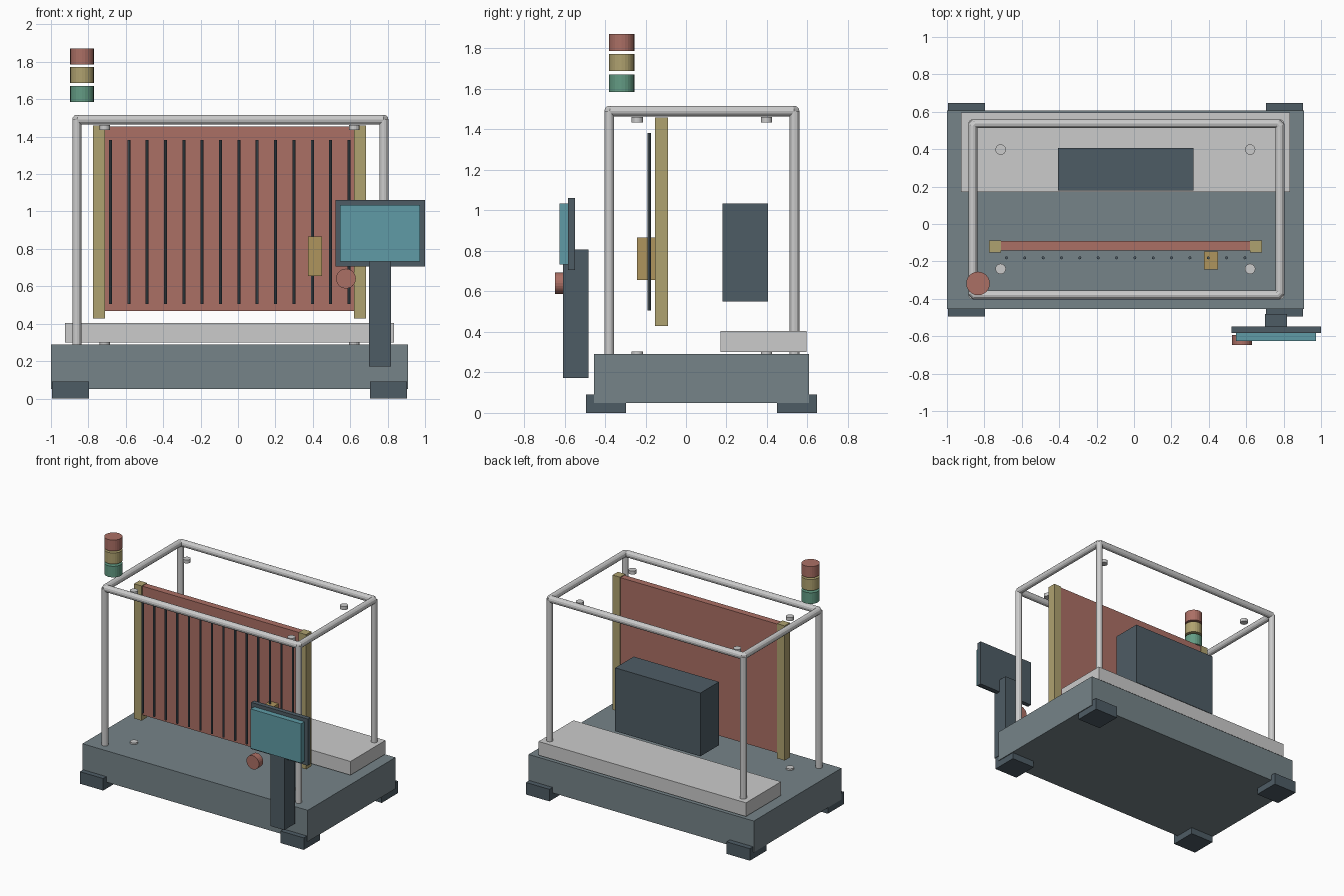
import bpy, bmesh
from math import pi
from mathutils import Matrix

if "Cube" in bpy.data.objects:
    bpy.data.objects.remove(bpy.data.objects["Cube"])


def material(name, rgb):
    m = bpy.data.materials.new(name)
    m.diffuse_color = (*rgb, 1)
    m.use_nodes = True
    m.node_tree.nodes["Principled BSDF"].inputs["Base Color"].default_value = m.diffuse_color
    return m


SLATE = material("slate", (0.18, 0.23, 0.25))
DARK = material("dark_steel", (0.076, 0.107, 0.13))
RED = material("red", (0.41, 0.16, 0.13))
YELLOW = material("yellow", (0.43, 0.36, 0.16))
ORANGE = material("orange", (0.43, 0.30, 0.11))
GREEN = material("green", (0.125, 0.33, 0.23))
TEAL = material("teal", (0.115, 0.33, 0.38))


def add(name, bm, mat):
    me = bpy.data.meshes.new(name)
    bm.to_mesh(me)
    bm.free()
    ob = bpy.data.objects.new(name, me)
    bpy.context.collection.objects.link(ob)
    if mat:
        me.materials.append(mat)
    return ob


def box(name, x, y, z, mat=None):
    """Box from (min, max) ranges on each axis."""
    bm = bmesh.new()
    mid = [(a + b) / 2 for a, b in (x, y, z)]
    size = [b - a for a, b in (x, y, z)]
    bmesh.ops.create_cube(bm, size=1, matrix=Matrix.Translation(mid) @ Matrix.Diagonal((*size, 1)))
    return add(name, bm, mat)


def cylinder(name, center, r, length, sides, mat=None, axis="Z"):
    bm = bmesh.new()
    rot = Matrix.Rotation(pi / 2, 4, "X") if axis == "Y" else Matrix()
    bmesh.ops.create_cone(bm, cap_ends=True, segments=sides, radius1=r, radius2=r,
                          depth=length, matrix=Matrix.Translation(center) @ rot)
    return add(name, bm, mat)


# Machine base, feet and rear deck
box("base", (-1.0, 0.91), (-0.455, 0.607), (0.05, 0.29), SLATE)
for x in (-0.896, 0.805):
    for y in (-0.395, 0.548):
        box("foot", (x - 0.099, x + 0.099), (y - 0.099, y + 0.099), (0, 0.092), DARK)
box("rear_deck", (-0.925, 0.834), (0.171, 0.595), (0.30, 0.405))
box("control_cabinet", (-0.406, 0.317), (0.18, 0.405), (0.55, 1.035), DARK)

# Red curtain panel between yellow columns
box("panel", (-0.711, 0.62), (-0.142, -0.092), (0.468, 1.455), RED)
for x in (-0.743, 0.652):
    box("panel_column", (x - 0.032, x + 0.032), (-0.152, -0.088), (0.428, 1.46), YELLOW)

# Row of thin rods and the latch box
for i in range(14):
    cylinder("rod", (-0.682 + i * 0.0981, -0.181, 0.944), 0.008, 0.878, 8, DARK)
box("latch_box", (0.374, 0.448), (-0.242, -0.148), (0.656, 0.867), ORANGE)

# Tubular guard frame: four posts and a top ring with tight corners
X0, X1, Y0, Y1, ZT, C = -0.862, 0.780, -0.379, 0.536, 1.491, 0.012
for x in (X0, X1):
    for y in (Y0, Y1):
        cylinder("frame_post", (x, y, (0.285 + ZT) / 2), 0.024, ZT - 0.285, 12)
ring = [(X0 + C, Y0), (X1 - C, Y0), (X1, Y0 + C), (X1, Y1 - C),
        (X1 - C, Y1), (X0 + C, Y1), (X0, Y1 - C), (X0, Y0 + C)]
curve = bpy.data.curves.new("frame_top_ring", "CURVE")
curve.dimensions = "3D"
curve.bevel_depth = 0.026
curve.bevel_resolution = 4
spline = curve.splines.new("POLY")
spline.points.add(len(ring) - 1)
for p, (x, y) in zip(spline.points, ring):
    p.co = (x, y, ZT, 1)
spline.use_cyclic_u = True
spline.use_smooth = False
bpy.context.collection.objects.link(bpy.data.objects.new("frame_top_ring", curve))

# Small mounting discs, top and bottom
for x in (-0.713, 0.621):
    for y in (-0.24, 0.398):
        cylinder("upper_disc", (x, y, 1.448), 0.028, 0.026, 16)
        cylinder("lower_disc", (x, y, 0.29), 0.028, 0.026, 16)

# Signal light stack
for name, z, mat in (("green", 1.628, GREEN), ("yellow", 1.73, YELLOW), ("red", 1.829, RED)):
    cylinder("signal_" + name, (-0.834, -0.318, z), 0.063, 0.085, 24, mat)

# Operator console: pedestal, screen and stop button
box("console_pedestal", (0.70, 0.818), (-0.607, -0.481), (0.172, 0.806), DARK)
box("screen_housing", (0.52, 1.0), (-0.583, -0.548), (0.705, 1.062), DARK)
box("screen", (0.545, 0.973), (-0.626, -0.580), (0.733, 1.035), TEAL)
cylinder("stop_button", (0.577, -0.62, 0.641), 0.053, 0.052, 24, RED, "Y")
